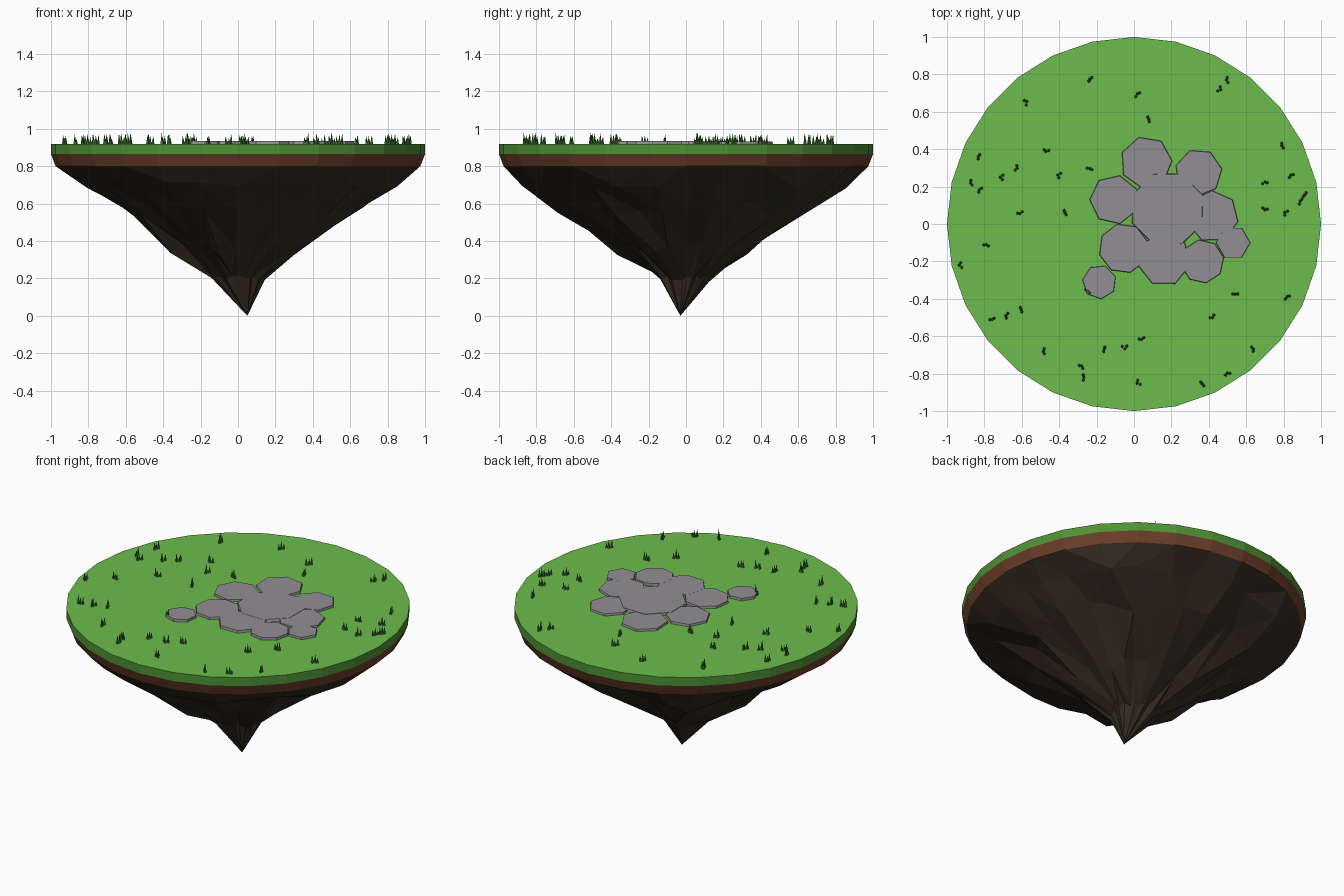
import bpy, bmesh, math, random
from mathutils import Vector, Matrix

if "Cube" in bpy.data.objects:
    bpy.data.objects.remove(bpy.data.objects["Cube"])

random.seed(11)
SIDES = 28
GROUND = 0.92


def material(name, rgb):
    m = bpy.data.materials.new(name)
    m.diffuse_color = (*rgb, 1)
    m.use_nodes = True
    m.node_tree.nodes["Principled BSDF"].inputs["Base Color"].default_value = m.diffuse_color
    return m


grass_mat = material("grass green", (0.150, 0.50, 0.074))
edge_mat = material("turf edge green", (0.078, 0.285, 0.036))
dirt_mat = material("soil brown", (0.148, 0.050, 0.023))
rock_mat = material("dark rock", (0.036, 0.027, 0.015))
stone_mat = material("stone grey", (0.285, 0.275, 0.292))
blade_mat = material("dark blade green", (0.046, 0.185, 0.024))


def finish(bm, name, *mats):
    bmesh.ops.recalc_face_normals(bm, faces=bm.faces)
    mesh = bpy.data.meshes.new(name)
    for m in mats:
        mesh.materials.append(m)
    if len(mats) > 1:  # second colour on every face that does not look up
        for f in bm.faces:
            f.material_index = 0 if f.normal.z > 0.9 else 1
    bm.to_mesh(mesh)
    bm.free()
    bpy.context.collection.objects.link(bpy.data.objects.new(name, mesh))


def ring(bm, radius, z, sides=SIDES, jr=0.0, jz=0.0, ja=0.0):
    """Ring of vertices, optionally with random radius, height and angle."""
    verts = []
    for i in range(sides):
        a = 2 * math.pi * (i + random.uniform(-ja, ja)) / sides
        r = radius * (1 + random.uniform(-jr, jr))
        verts.append(bm.verts.new((r * math.cos(a), r * math.sin(a),
                                   z + random.uniform(-jz, jz))))
    return verts


def bridge(bm, a, b):
    for i in range(len(a)):
        j = (i + 1) % len(a)
        bm.faces.new((a[i], a[j], b[j], b[i]))


def slab(name, r0, z0, r1, z1, *mats):
    bm = bmesh.new()
    lo, hi = ring(bm, r0, z0), ring(bm, r1, z1)
    bridge(bm, lo, hi)
    bm.faces.new(lo)
    bm.faces.new(hi)
    finish(bm, name, *mats)


# Turf and soil layers
slab("grass_layer", 1.0, 0.865, 1.0, GROUND, grass_mat, edge_mat)
slab("soil_layer", 0.975, 0.80, 1.0, 0.865, dirt_mat)

# Craggy rock underside running down to an off-centre tip
bm = bmesh.new()
rings = [ring(bm, 0.975, 0.80)]
for r, z, jr, jz in ((0.85, 0.70, 0.05, 0.025), (0.63, 0.57, 0.09, 0.04),
                     (0.35, 0.36, 0.12, 0.04), (0.135, 0.20, 0.14, 0.02)):
    rings.append(ring(bm, r, z, SIDES, jr, jz, 0.25))
for a, b in zip(rings, rings[1:]):
    bridge(bm, a, b)
tip = bm.verts.new((0.05, -0.03, 0))
last = rings[-1]
for i in range(SIDES):
    bm.faces.new((last[i], last[(i + 1) % SIDES], tip))
bm.faces.new(rings[0])
bmesh.ops.triangulate(bm, faces=[f for f in bm.faces if len(f.verts) == 4])
finish(bm, "rock_underside", rock_mat)

# Flat paving stones: x, y, radius, sides, turn in degrees
STONES = [(0.065, 0.33, 0.137, 7, 106), (0.345, 0.275, 0.125, 7, 60),
          (-0.105, 0.13, 0.13, 7, 180), (0.42, 0.04, 0.137, 7, 40),
          (0.53, -0.10, 0.09, 6, 0), (-0.055, -0.13, 0.132, 8, 15),
          (0.16, -0.19, 0.14, 7, 38), (0.365, -0.20, 0.115, 8, 10),
          (-0.185, -0.31, 0.09, 7, 70), (0.18, 0.08, 0.20, 8, 22)]
bm = bmesh.new()
for k, (x, y, r, n, turn) in enumerate(STONES):
    top_z = 0.933 + 0.0003 * k
    lo = ring(bm, r * 1.03, GROUND - 0.005, n)
    hi = ring(bm, r, top_z, n)
    bridge(bm, lo, hi)
    bm.faces.new(lo)
    bm.faces.new(hi)
    place = Matrix.Translation((x, y, 0)) @ Matrix.Rotation(math.radians(turn), 4, "Z")
    bmesh.ops.transform(bm, matrix=place, verts=lo + hi)
finish(bm, "paving_stones", stone_mat)

# Grass tufts: three pointed blades clustered at each spot
TUFTS = [(-.235, .775), (-.58, .65), (.02, .69), (.075, .56), (.46, .72), (.50, .77),
         (-.83, .36), (-.87, .22), (-.82, .18), (-.71, .25), (-.63, .30), (-.47, .39),
         (-.40, .26), (-.24, .29), (-.61, .06), (-.37, .06), (-.79, -.11), (-.93, -.22),
         (-.76, -.51), (-.68, -.49), (-.61, -.46), (-.48, -.68), (-.28, -.76),
         (-.27, -.82), (-.16, -.67), (-.05, -.66), (.04, -.61), (.02, -.85),
         (.36, -.86), (.50, -.80), (.63, -.67), (.42, -.50), (.54, -.37), (.82, -.39),
         (.80, .42), (.84, .26), (.70, .22), (.70, .08), (.81, .06), (.89, .12),
         (.91, .16), (-.25, -.36)]
bm = bmesh.new()
for x, y in TUFTS:
    spin = random.uniform(0, 2 * math.pi)
    row = Vector((math.cos(spin), math.sin(spin), 0))
    side = Vector((-row.y, row.x, 0))
    for k in (-1, 0, 1):
        offset = row * k * 0.012 + side * random.uniform(-0.009, 0.009)
        h = random.uniform(0.028, 0.06)
        base = ring(bm, 0.009, GROUND - 0.002, 5)
        point = bm.verts.new((row.x * k * 0.004, row.y * k * 0.004, GROUND + h))
        for i in range(5):
            bm.faces.new((base[i], base[(i + 1) % 5], point))
        bm.faces.new(base)
        bmesh.ops.translate(bm, vec=Vector((x, y, 0)) + offset, verts=base + [point])
finish(bm, "grass_tufts", blade_mat)
